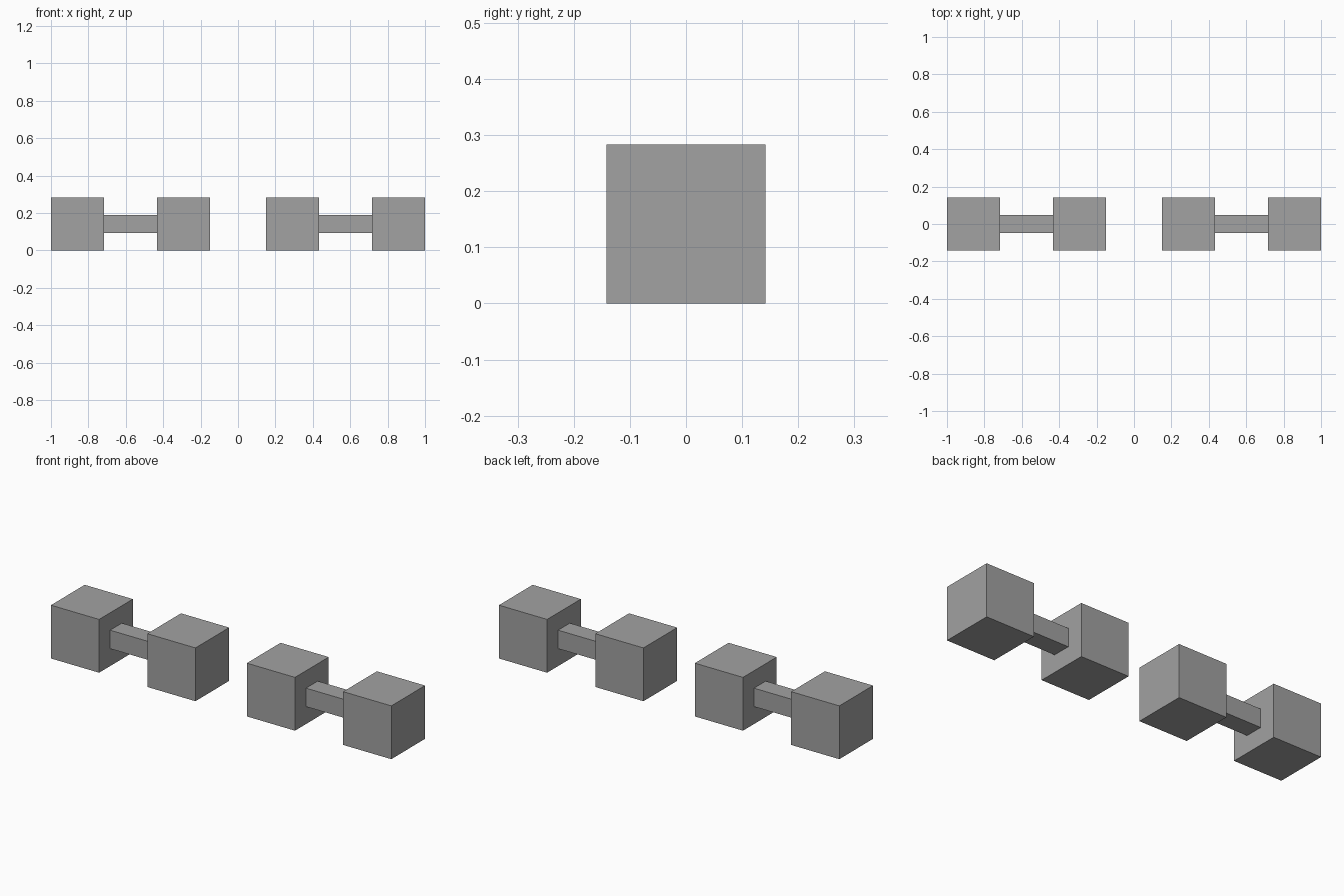
import bpy

if "Cube" in bpy.data.objects:
    bpy.data.objects.remove(bpy.data.objects["Cube"])

SIZE = 0.283      # edge of each weight block, also the grip length
GRIP = 0.098      # thickness of the square grip
CZ = SIZE / 2

grey = bpy.data.materials.new("plain grey")
grey.diffuse_color = (0.36, 0.36, 0.36, 1)
grey.use_nodes = True
grey.node_tree.nodes["Principled BSDF"].inputs["Base Color"].default_value = grey.diffuse_color


def box(name, x, size):
    bpy.ops.mesh.primitive_cube_add(size=1, location=(x, 0, CZ))
    ob = bpy.context.object
    ob.name = name
    ob.scale = size
    bpy.ops.object.transform_apply(location=False, rotation=False, scale=True)
    ob.data.materials.append(grey)


# Two dumbbells, mirrored about x = 0
for side, label in ((-1, "left"), (1, "right")):
    centre = side * (1 - 1.5 * SIZE)
    box(label + "_grip", centre, (SIZE, GRIP, GRIP))
    box(label + "_inner_weight", centre - side * SIZE, (SIZE,) * 3)
    box(label + "_outer_weight", centre + side * SIZE, (SIZE,) * 3)
